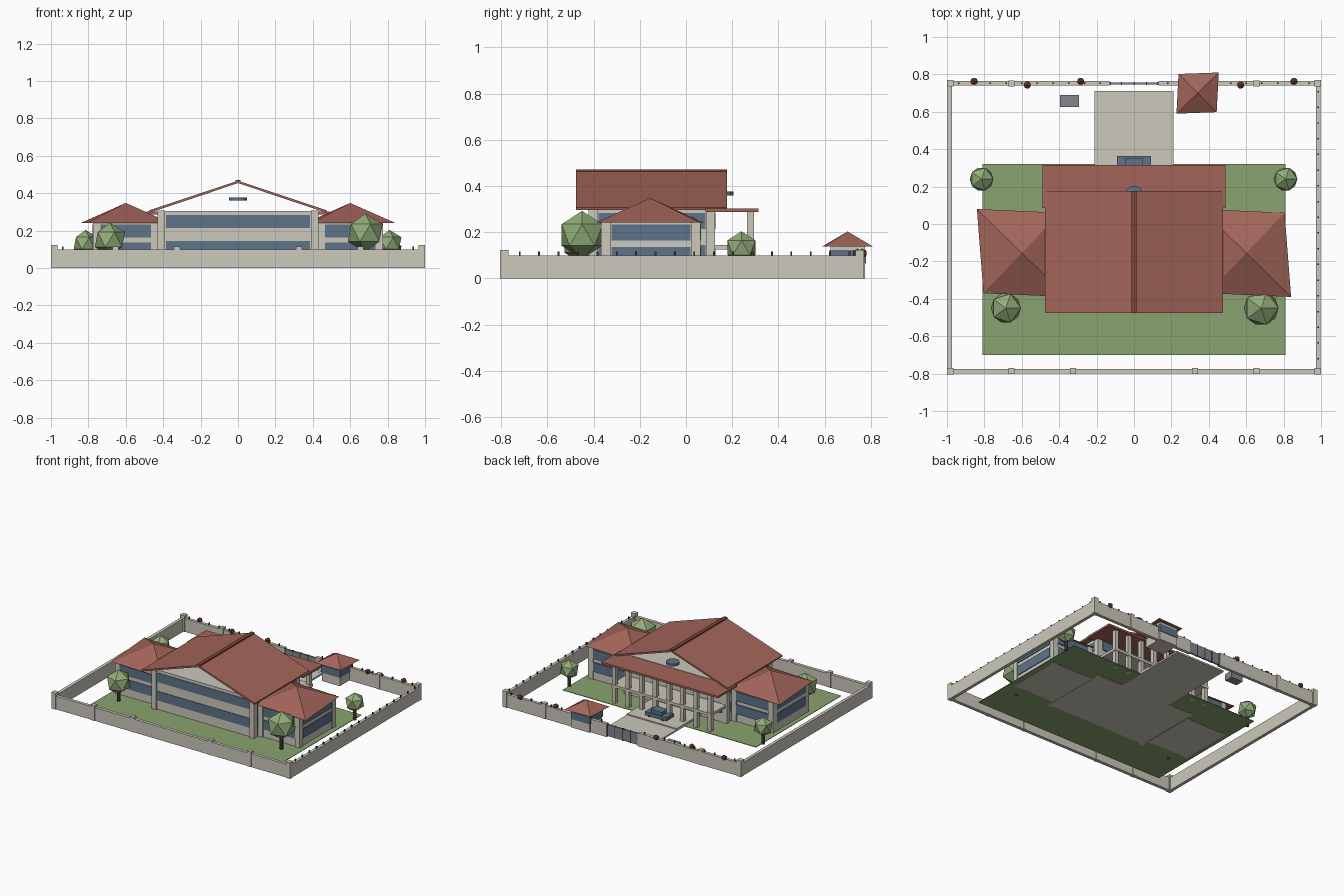
import bpy, bmesh, math
from mathutils import Matrix

if "Cube" in bpy.data.objects:
    bpy.data.objects.remove(bpy.data.objects["Cube"])


def material(name, r, g, b):
    m = bpy.data.materials.new(name)
    lin = [((c / 255 + 0.055) / 1.055) ** 2.4 for c in (r, g, b)]
    m.diffuse_color = (*lin, 1)
    m.use_nodes = True
    m.node_tree.nodes["Principled BSDF"].inputs["Base Color"].default_value = m.diffuse_color
    return m


CREAM = material("cream plaster", 204, 200, 187)
TILE = material("red roof tile", 163, 101, 90)
RIDGE = material("dark red", 122, 66, 57)
GLASS = material("blue glass", 94, 116, 138)
GRASS = material("grass green", 138, 163, 112)
LEAF = material("leaf green", 146, 173, 121)
BARK = material("dark bark", 84, 72, 60)
METAL = material("grey metal", 132, 136, 144)
SPIKE = material("dark iron", 62, 60, 60)


def finish(name, bm, mat):
    bmesh.ops.recalc_face_normals(bm, faces=bm.faces)
    me = bpy.data.meshes.new(name)
    bm.to_mesh(me)
    bm.free()
    me.materials.append(mat)
    ob = bpy.data.objects.new(name, me)
    bpy.context.collection.objects.link(ob)
    return ob


def boxes(name, mat, *ranges):
    """Each range is (x0, x1, y0, y1, z0, z1)."""
    bm = bmesh.new()
    for x0, x1, y0, y1, z0, z1 in ranges:
        m = Matrix.Translation(((x0 + x1) / 2, (y0 + y1) / 2, (z0 + z1) / 2))
        m = m @ Matrix.Diagonal((x1 - x0, y1 - y0, z1 - z0, 1))
        bmesh.ops.create_cube(bm, size=1, matrix=m)
    return finish(name, bm, mat)


def pillar(x, y, w, z0, z1):
    return (x - w, x + w, y - w, y + w, z0, z1)


def ball(name, mat, x, y, z, r):
    bm = bmesh.new()
    bmesh.ops.create_icosphere(bm, subdivisions=1, radius=r, matrix=Matrix.Translation((x, y, z)))
    return finish(name, bm, mat)


def cylinder(name, mat, x, y, z0, z1, r, sides):
    bm = bmesh.new()
    bmesh.ops.create_cone(bm, cap_ends=True, segments=sides, radius1=r, radius2=r, depth=z1 - z0,
                          matrix=Matrix.Translation((x, y, (z0 + z1) / 2)))
    return finish(name, bm, mat)


def pyramid_roof(name, x, y, a, b, z0, z1):
    """Four sided roof; a and b are two neighbouring corners from the centre."""
    bm = bmesh.new()
    ring = [bm.verts.new((x + s * p[0], y + s * p[1], z0)) for s in (1, -1) for p in (a, b)]
    top = bm.verts.new((x, y, z1))
    bm.faces.new(ring)
    for i in range(4):
        bm.faces.new((ring[i], ring[(i + 1) % 4], top))
    return finish(name, bm, TILE)


# Ground
boxes("lawn", GRASS, (-.81, .81, -.70, .32, .002, .006))
boxes("driveway", CREAM, (-.21, .21, .41, .71, 0, .012))
boxes("porch_step", CREAM, (-.21, .21, .12, .41, 0, .02))

# Perimeter wall, open at the gate
T = .012
boxes("perimeter_wall", CREAM,
      (-.985, .985, -.787 - T, -.787 + T, 0, .1),
      (-.985, -.13, .752 - T, .752 + T, 0, .1),
      (.13, .985, .752 - T, .752 + T, 0, .1),
      (-.985 - T, -.985 + T, -.787, .752, 0, .1),
      (.985 - T, .985 + T, -.787, .752, 0, .1))
posts = [pillar(sx * .982, y, .018, 0, .123) for sx in (-1, 1) for y in (-.787, .752)]
posts += [pillar(sx * x, -.787, .016, 0, .115) for sx in (-1, 1) for x in (.327, .655)]
posts += [pillar(sx * .655, .752, .016, 0, .115) for sx in (-1, 1)]
boxes("wall_posts", CREAM, *posts)
spikes = [pillar(.985, -.72 + i * .084, .004, .1, .116) for i in range(18)]
spikes += [pillar(sx * (.18 + i * .084), .752, .004, .1, .116) for sx in (-1, 1) for i in range(10)]
boxes("wall_spikes", SPIKE, *spikes)
boxes("gate", METAL, (-.13, -.004, .745, .757, .006, .092), (.004, .13, .745, .757, .006, .092))
boxes("gate_bars", SPIKE, *[(x - .003, x + .003, .743, .759, .004, .095)
                            for x in (-.127, -.066, 0, .066, .127)])
boxes("utility_box", METAL, (-.395, -.295, .625, .69, 0, .05))
for x, y in ((-.855, .763), (-.57, .742), (-.285, .763), (.57, .742), (.855, .763)):
    ball("flower_bush", RIDGE, x, y, .108, .021)

# Main block with corner pillars and two bands of windows
boxes("main_block", CREAM, (-.42, .42, -.41, .12, 0, .305))
boxes("main_pillars", CREAM, *[pillar(sx * .41, y, .02, 0, .308) for sx in (-1, 1) for y in (-.402, .106)])
for z0, z1 in ((.075, .145), (.214, .283)):
    boxes("main_windows", GLASS,
          (-.385, .385, -.414, -.40, z0, z1),
          (-.385, .385, .11, .128, z0, z1),
          (-.424, -.41, -.38, .085, z0, z1),
          (.41, .424, -.38, .085, z0, z1))

# Open gable roof, ridge and round vent
for s in (-1, 1):
    bm = bmesh.new()
    prof = [(0, .467), (s * .475, .308), (s * .472, .296), (0, .454)]
    f = bm.faces.new([bm.verts.new((x, -.477, z)) for x, z in prof])
    ext = bmesh.ops.extrude_face_region(bm, geom=[f])["geom"]
    bmesh.ops.translate(bm, vec=(0, .654, 0), verts=[v for v in ext if isinstance(v, bmesh.types.BMVert)])
    finish("main_roof_slope", bm, TILE)
boxes("roof_ridge", RIDGE, (-.014, .014, -.477, .177, .458, .472))
cylinder("round_vent", GLASS, 0, .158, .36, .377, .047, 16)

# Rear veranda
boxes("veranda_roof", TILE, (-.488, .488, .085, .315, .287, .302))
boxes("veranda_floor", CREAM, (-.42, .42, .11, .298, .125, .145))
boxes("veranda_columns", CREAM, *[pillar(-.4 + i * .8 / 7, .28, .015, 0, .288) for i in range(8)])

# Side wings
for s in (-1, 1):
    x = s * .6
    boxes("wing_block", CREAM, (x - .175, x + .168, -.36, .055, 0, .243))
    boxes("wing_pillars", CREAM, *[pillar(x + dx, y, .02, 0, .243)
                                   for dx in (-.155, .155) for y in (-.348, .043)])
    for z0, z1 in ((.066, .136), (.164, .233)):
        boxes("wing_windows", GLASS, (x - .135, x + .135, -.366, -.35, z0, z1),
              (x - .135, x + .135, .05, .064, z0, z1),
              (x - .178, x + .174, -.323, .02, z0, z1))
    pyramid_roof("wing_roof", x, -.155, (.205, .215), (-.24, .235), .241, .348)

# Gate booth
boxes("booth_body", CREAM, pillar(.34, .70, .075, 0, .138))
boxes("booth_windows", GLASS, pillar(.34, .70, .079, .065, .122))
pyramid_roof("booth_roof", .34, .70, (.113, .11), (-.102, .102), .138, .203)

# Parked car
boxes("car_body", GLASS, (-.09, .09, .275, .363, .026, .052))
boxes("car_cabin", GLASS, (-.045, .045, .285, .353, .052, .076))
boxes("car_wheels", SPIKE, *[pillar(sx * .055, y, .011, .02, .035) for sx in (-1, 1) for y in (.286, .352)])

# Trees
for x, y, z, r in ((.68, -.45, .188, .104), (-.685, -.45, .152, .09),
                   (.81, .24, .133, .071), (-.815, .24, .133, .071)):
    ball("tree_crown", LEAF, x, y, z, r)
    cylinder("tree_trunk", BARK, x, y, 0, z - r * .5, .013, 8)
